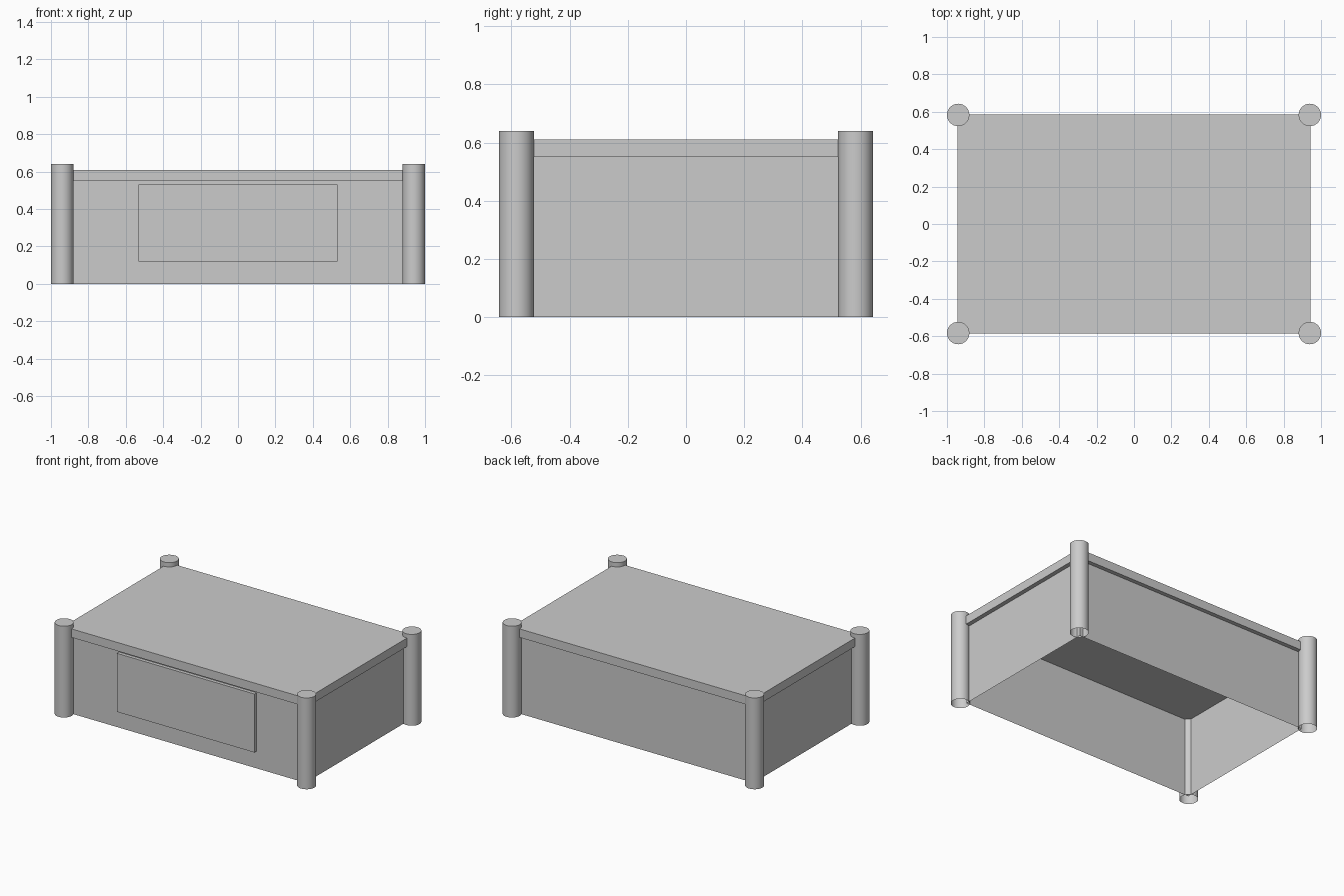
import bpy, bmesh, math
from mathutils import Matrix

if "Cube" in bpy.data.objects:
    bpy.data.objects.remove(bpy.data.objects["Cube"])

POST_X, POST_Y, POST_R, POST_H = 0.94, 0.583, 0.06, 0.64
WALL_X, WALL_Y, WALL_H = 0.913, 0.556, 0.55


def finish(name, bm):
    mesh = bpy.data.meshes.new(name)
    bm.to_mesh(mesh)
    bm.free()
    obj = bpy.data.objects.new(name, mesh)
    bpy.context.collection.objects.link(obj)
    return obj


def box(name, x, y, z, open_ends=False):
    """Box from (min, max) ranges, optionally without top and bottom."""
    bm = bmesh.new()
    size = [r[1] - r[0] for r in (x, y, z)]
    mid = [sum(r) / 2 for r in (x, y, z)]
    bmesh.ops.create_cube(bm, size=1, matrix=Matrix.Translation(mid) @ Matrix.Diagonal((*size, 1)))
    if open_ends:
        ends = [f for f in bm.faces if abs(f.normal.z) > 0.9]
        bmesh.ops.delete(bm, geom=ends, context='FACES')
    return finish(name, bm)


def post(name, x, y):
    """Round post, capped on top and open underneath."""
    bm = bmesh.new()
    bmesh.ops.create_cone(bm, cap_ends=True, segments=32, radius1=POST_R, radius2=POST_R,
                          depth=POST_H, matrix=Matrix.Translation((x, y, POST_H / 2)))
    base = [f for f in bm.faces if f.normal.z < -0.9]
    bmesh.ops.delete(bm, geom=base, context='FACES')
    obj = finish(name, bm)
    bpy.ops.object.select_all(action='DESELECT')
    obj.select_set(True)
    bpy.context.view_layer.objects.active = obj
    bpy.ops.object.shade_smooth_by_angle(angle=math.radians(30))


# Hollow walls, open underneath, closed above by the slab
box("body_walls", (-WALL_X, WALL_X), (-WALL_Y, WALL_Y), (0, WALL_H), open_ends=True)

# Overhanging top slab
box("top_slab", (-POST_X - 0.003, POST_X + 0.003), (-POST_Y - 0.002, POST_Y + 0.002), (WALL_H, 0.61))

# Raised panel on the front
box("front_panel", (-0.533, 0.533), (-WALL_Y - 0.024, -WALL_Y), (0.12, 0.53))

# Corner posts
for side, sx in (("left", -1), ("right", 1)):
    for end, sy in (("front", -1), ("back", 1)):
        post(f"{end}_{side}_post", sx * POST_X, sy * POST_Y)
